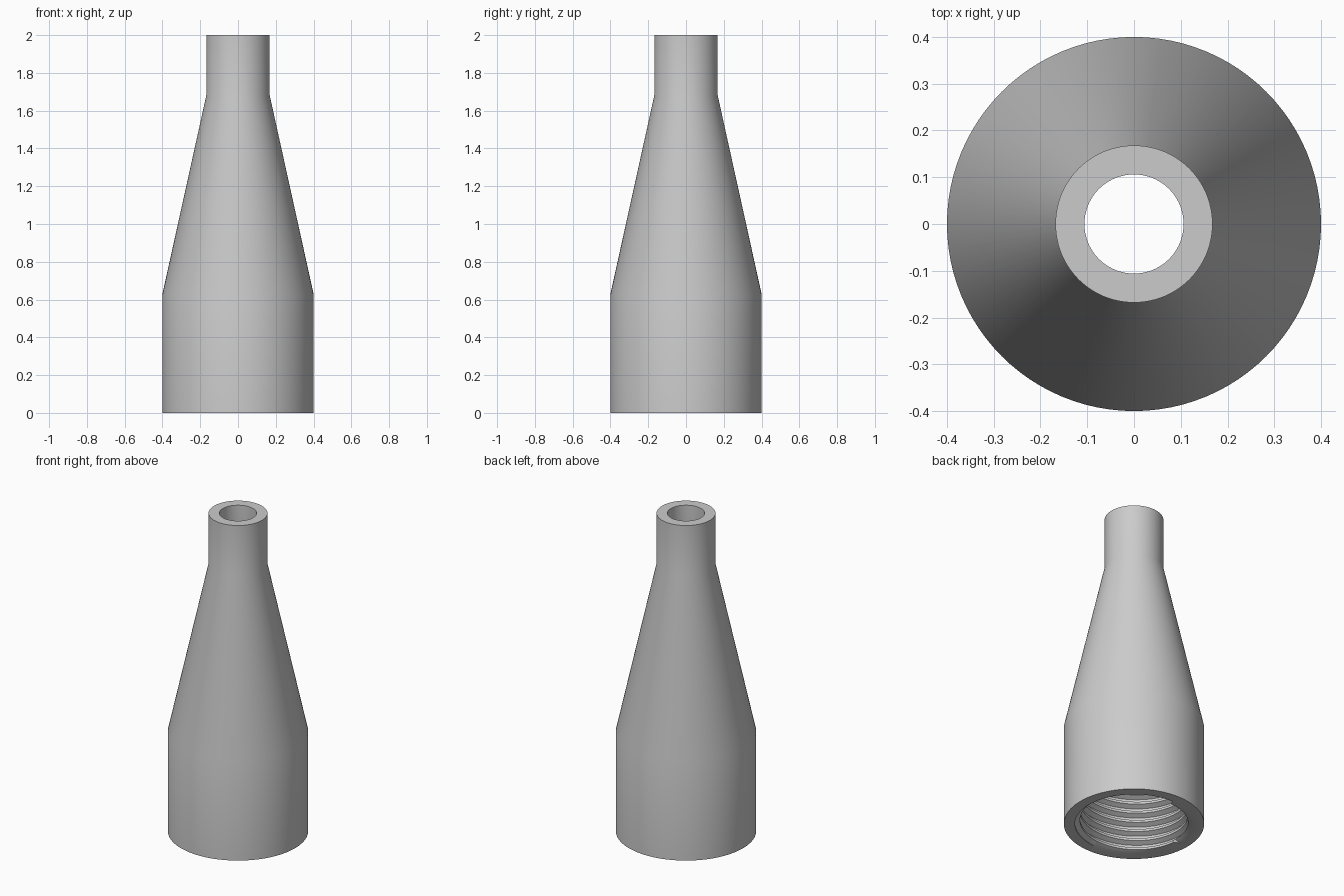
import bpy
import bmesh
from math import cos, sin, tau, radians

cube = bpy.data.objects.get("Cube")
if cube:
    bpy.data.objects.remove(cube, do_unlink=True)

SEGMENTS = 96
PITCH, TURNS = 0.06, 10
MAJOR, MINOR = 0.337, 0.308
TOOTH = [MAJOR, MAJOR, MINOR, MINOR]      # radii along one thread pitch
LENGTH = PITCH * TURNS

# Outer wall from the base rim up, and the plain bore from the thread up
OUTER = [(0.4, 0), (0.4, 0.63), (0.168, 1.68), (0.168, 2)]
BORE = [(MAJOR, 0.63), (0.106, 1.68), (0.106, 2)]


def thread_profile(turn):
    """Section of the internal thread, shifted up by part of a turn."""
    k = len(TOOTH)
    points = []
    for i in range(-k, TURNS * k + 1):
        z = (i / k + turn) * PITCH
        inside = 1e-5 < z < LENGTH - 1e-5
        radius = TOOTH[i % k] if inside else MAJOR
        points.append((radius, min(max(z, 0), LENGTH)))
    return points


# Closed wall section swept round the axis, so the thread climbs as it turns
bm = bmesh.new()
columns = []
for s in range(SEGMENTS + 1):
    a = tau * s / SEGMENTS
    section = OUTER[::-1] + thread_profile(s / SEGMENTS) + BORE
    columns.append([bm.verts.new((r * cos(a), r * sin(a), z)) for r, z in section])
for a, b in zip(columns, columns[1:]):
    for i in range(len(a)):
        j = (i + 1) % len(a)
        bm.faces.new((a[i], b[i], b[j], a[j]))
bmesh.ops.remove_doubles(bm, verts=bm.verts, dist=1e-5)
bmesh.ops.recalc_face_normals(bm, faces=bm.faces)

mesh = bpy.data.meshes.new("threaded_nozzle")
bm.to_mesh(mesh)
bm.free()
nozzle = bpy.data.objects.new("threaded_nozzle", mesh)
bpy.context.collection.objects.link(nozzle)

# Plain grey material
grey = bpy.data.materials.new("light_grey")
grey.use_nodes = True
grey.diffuse_color = (0.6, 0.6, 0.6, 1)
grey.node_tree.nodes["Principled BSDF"].inputs["Base Color"].default_value = (0.6, 0.6, 0.6, 1)
mesh.materials.append(grey)

# Smooth curved walls with crisp rims and thread edges
bpy.ops.object.select_all(action="DESELECT")
nozzle.select_set(True)
bpy.context.view_layer.objects.active = nozzle
bpy.ops.object.shade_smooth_by_angle(angle=radians(30))
